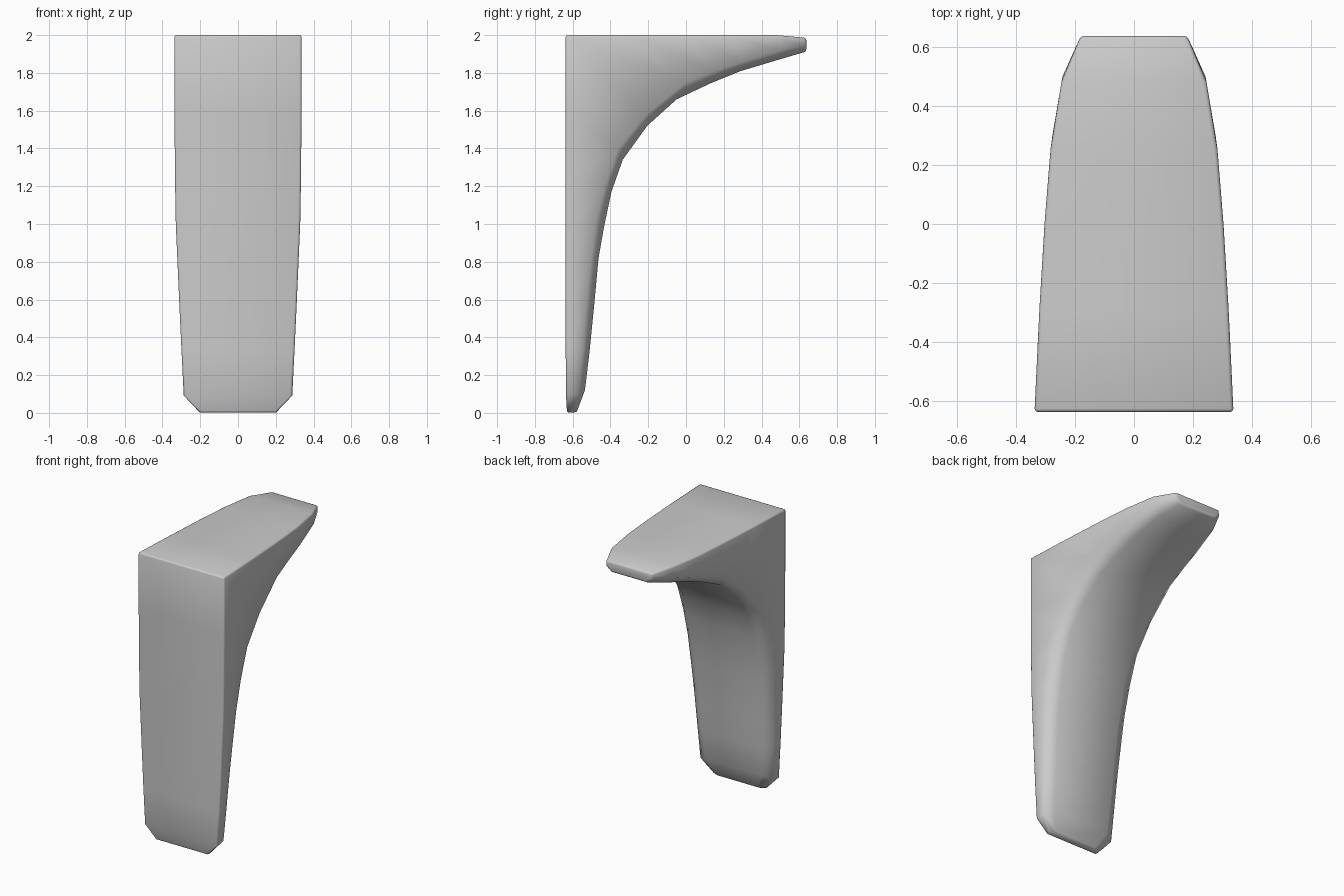
import bpy, bmesh

if "Cube" in bpy.data.objects:
    bpy.data.objects.remove(bpy.data.objects["Cube"])

# Stations along the bracket, each (y, z): flat outer side, inner side edge, inner middle
OUTER = [(-.63, 0), (-.635, .09), (-.637, .33), (-.637, .57), (-.637, .8), (-.637, 1.0),
         (-.637, 1.25), (-.637, 1.6), (-.637, 2.0), (-.3, 2.0), (0, 2.0), (.25, 2.0),
         (.48, 2.0), (.637, 1.985)]
EDGE = [(-.6, .005), (-.57, .10), (-.55, .34), (-.53, .58), (-.505, .8), (-.48, 1.0),
        (-.43, 1.2), (-.36, 1.4), (-.21, 1.58), (0, 1.75), (.15, 1.81), (.3, 1.86),
        (.5, 1.92), (.637, 1.945)]
INNER = [(-.58, 0), (-.535, .12), (-.51, .33), (-.487, .56), (-.463, .82), (-.435, .98),
         (-.395, 1.17), (-.335, 1.34), (-.205, 1.52), (-.05, 1.66), (.13, 1.745), (.29, 1.81),
         (.48, 1.867), (.637, 1.913)]

# Half width against height and against depth
BY_Z = [(0, .2), (.02, .225), (.09, .288), (.5, .308), (1, .33), (1.4, .337), (2, .337)]
BY_Y = [(-.64, .337), (-.3, .321), (0, .303), (.25, .283), (.36, .268), (.51, .24),
        (.57, .222), (.637, .18)]


def lerp(table, t):
    for (a, va), (b, vb) in zip(table, table[1:]):
        if t <= b:
            return va + (vb - va) * max(0, t - a) / (b - a)
    return table[-1][1]


def half_width(y, z):
    return lerp(BY_Z, z) * lerp(BY_Y, y) / .337


# Loft the cross-sections into one closed body
bm = bmesh.new()
rings = []
for o, e, i in zip(OUTER, EDGE, INNER):
    wo, we, wi = half_width(*o), half_width(*e), half_width(*i) * .78
    section = [(-wo, *o), (wo, *o), (we, *e), (wi, *i), (-wi, *i), (-we, *e)]
    rings.append([bm.verts.new(p) for p in section])
for a, b in zip(rings, rings[1:]):
    for k in range(6):
        n = (k + 1) % 6
        bm.faces.new((a[k], a[n], b[n], b[k]))
bm.faces.new(rings[0])
bm.faces.new(rings[-1])
bmesh.ops.recalc_face_normals(bm, faces=bm.faces)

mesh = bpy.data.meshes.new("bracket")
bm.to_mesh(mesh)
bm.free()
bracket = bpy.data.objects.new("bracket", mesh)
bpy.context.collection.objects.link(bracket)

# Softened outer edges and smooth shading
bevel = bracket.modifiers.new("soft_edges", 'BEVEL')
bevel.width = .012
bevel.segments = 2
bevel.limit_method = 'ANGLE'
bevel.angle_limit = 1.05
for p in mesh.polygons:
    p.use_smooth = True
